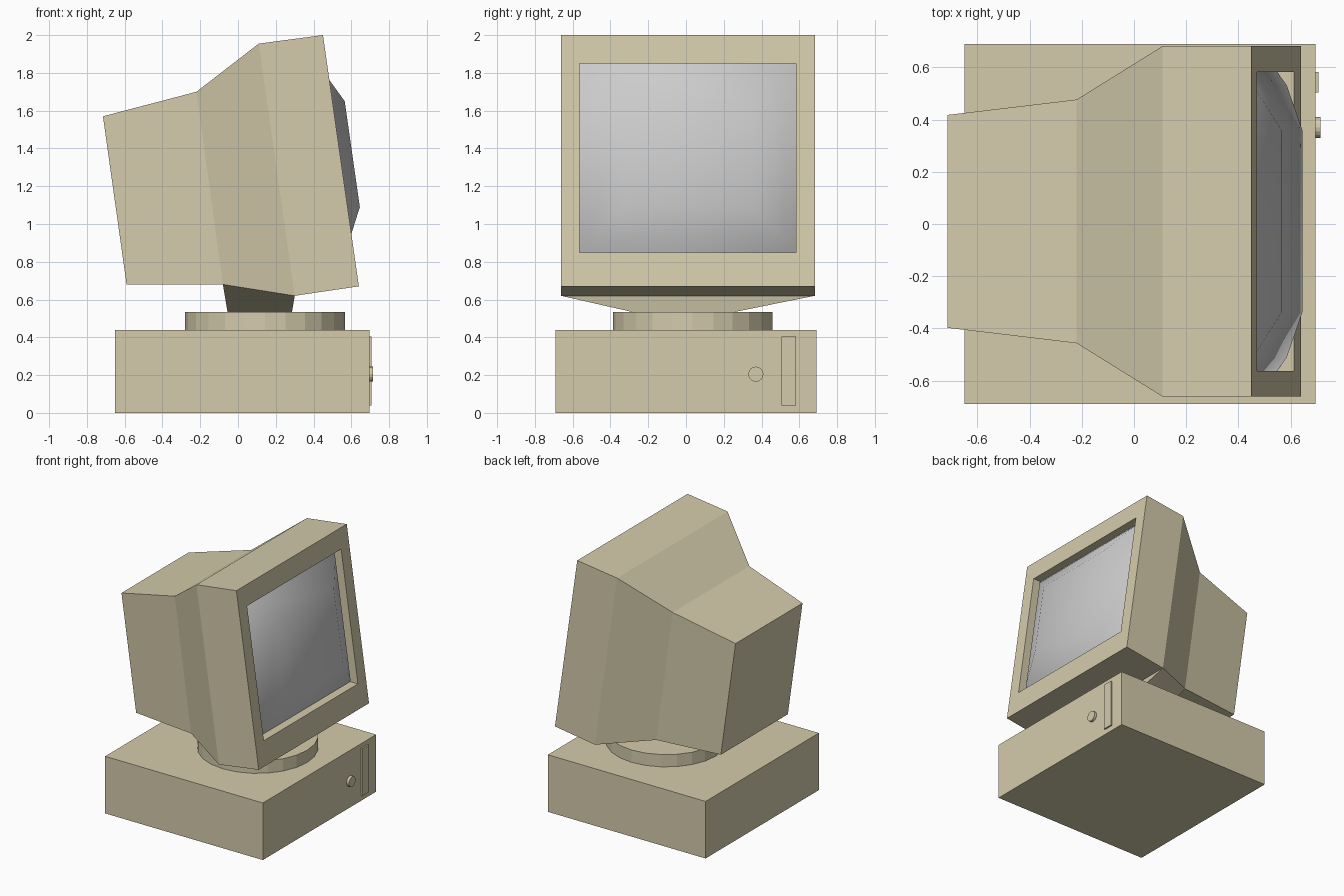
import bpy, bmesh
from math import pi
from mathutils import Matrix

if "Cube" in bpy.data.objects:
    bpy.data.objects.remove(bpy.data.objects["Cube"])

beige = bpy.data.materials.new("beige_plastic")
beige.diffuse_color = (0.66, 0.60, 0.41, 1)
beige.use_nodes = True
beige.node_tree.nodes["Principled BSDF"].inputs["Base Color"].default_value = beige.diffuse_color


def finish(name, bm, mat=beige):
    bmesh.ops.recalc_face_normals(bm, faces=bm.faces)
    me = bpy.data.meshes.new(name)
    bm.to_mesh(me)
    bm.free()
    ob = bpy.data.objects.new(name, me)
    bpy.context.collection.objects.link(ob)
    if mat:
        me.materials.append(mat)
    return ob


def box(name, x0, x1, y0, y1, z0, z1):
    bm = bmesh.new()
    m = Matrix.Translation(((x0 + x1) / 2, (y0 + y1) / 2, (z0 + z1) / 2))
    m = m @ Matrix.Diagonal((x1 - x0, y1 - y0, z1 - z0, 1))
    bmesh.ops.create_cube(bm, size=1, matrix=m)
    return finish(name, bm)


def cylinder(name, centre, radius, depth, sides, rot=Matrix()):
    bm = bmesh.new()
    bmesh.ops.create_cone(bm, cap_ends=True, segments=sides, radius1=radius,
                          radius2=radius, depth=depth,
                          matrix=Matrix.Translation(centre) @ rot)
    return finish(name, bm)


def loft(bm, rings, cap_start, cap_end):
    """Bridge consecutive four-point rings."""
    vs = [[bm.verts.new(p) for p in r] for r in rings]
    for a, b in zip(vs, vs[1:]):
        for i in range(4):
            j = (i + 1) % 4
            bm.faces.new((a[i], a[j], b[j], b[i]))
    if cap_start:
        bm.faces.new(vs[0])
    if cap_end:
        bm.faces.new(vs[-1])


YC = 0.01  # monitor centre line


def section(xt, zt, xb, zb, half):
    return [(xt, YC - half, zt), (xt, YC + half, zt),
            (xb, YC + half, zb), (xb, YC - half, zb)]


def screen_ring(half, z0, z1, out):
    """Rectangle parallel to the tilted front, pushed out along x."""
    def fx(z):
        return 0.45 + (2.0 - z) / 7.0 + out
    return section(fx(z1), z1, fx(z0), z0, half)


# Computer case with drive slot cover and power knob
box("computer_case", -0.65, 0.695, -0.69, 0.69, 0, 0.44)
box("drive_cover", 0.69, 0.707, 0.505, 0.583, 0.04, 0.405)
cylinder("power_knob", (0.70, 0.37, 0.205), 0.04, 0.03, 16,
         Matrix.Rotation(pi / 2, 4, 'Y'))

# Swivel disc
cylinder("swivel_disc", (0.143, 0.035, 0.4875), 0.4225, 0.095, 24)

# Neck flaring up into the underside of the monitor
bm = bmesh.new()
loft(bm, [[(-0.08, YC - 0.467, 0.68), (-0.08, YC + 0.467, 0.68),
           (0.30, YC + 0.672, 0.62), (0.30, YC - 0.672, 0.62)],
          [(-0.055, -0.19, 0.53), (-0.055, 0.17, 0.53),
           (0.285, -0.015 + 0.25, 0.53), (0.285, -0.265, 0.53)]], False, True)
finish("neck", bm)

# Monitor shell, back to front, ending in the screen recess
bm = bmesh.new()
loft(bm, [section(-0.715, 1.57, -0.59, 0.68, 0.408),
          section(-0.22, 1.70, -0.08, 0.68, 0.467),
          section(0.11, 1.955, 0.30, 0.62, 0.672),
          section(0.45, 2.0, 0.64, 0.67, 0.672),
          screen_ring(0.573, 0.85, 1.85, 0),
          screen_ring(0.573, 0.85, 1.85, -0.066)], True, False)
finish("monitor_shell", bm)

# Bulging glass
bm = bmesh.new()
loft(bm, [screen_ring(0.573, 0.85, 1.85, -0.066),
          screen_ring(0.523, 0.90, 1.80, -0.022),
          screen_ring(0.35, 1.09, 1.65, 0.065)], False, True)
glass = finish("screen_glass", bm, None)
# open sheet: make it face outward
if sum(p.normal.x * p.area for p in glass.data.polygons) < 0:
    glass.data.flip_normals()
glass.data.shade_smooth()
